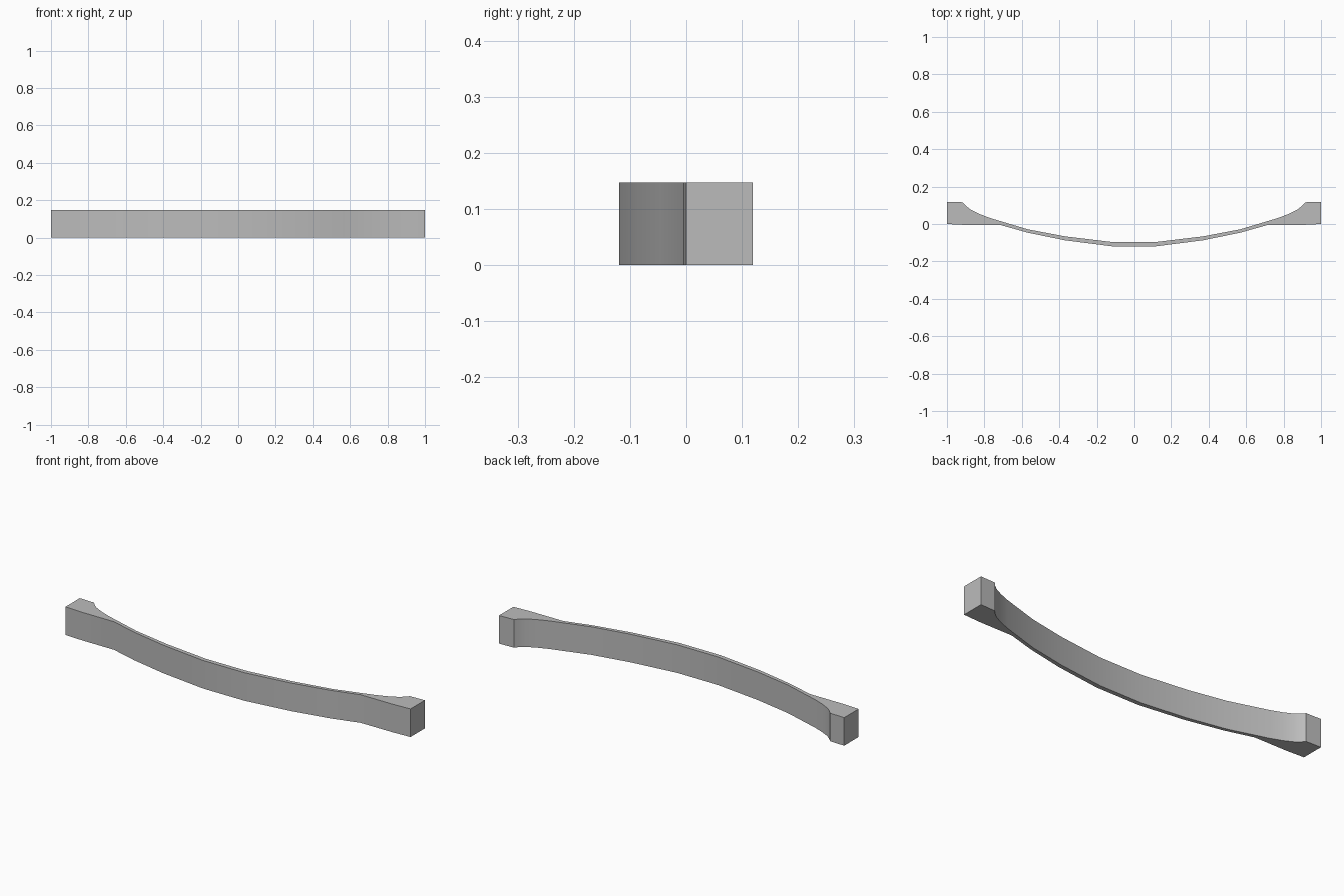
import bpy, bmesh, math

if "Cube" in bpy.data.objects:
    bpy.data.objects.remove(bpy.data.objects["Cube"])

HEIGHT = 0.147

# Right half of the plan outline: bowed front, then back from the foot inwards
front = [(0.12, -0.119), (0.37, -0.087), (0.57, -0.046), (0.715, -0.005), (0.90, -0.005), (1.0, 0.0)]
back = [(1.0, 0.119), (0.915, 0.116), (0.902, 0.10), (0.875, 0.078), (0.83, 0.055),
        (0.77, 0.032), (0.57, -0.028), (0.37, -0.066), (0.12, -0.096)]
half = front + back
outline = half + [(-x, y) for x, y in reversed(half)]

# Bowed pull handle with a thick foot at each end, extruded upwards
bm = bmesh.new()
base = bm.faces.new([bm.verts.new((x, y, 0)) for x, y in outline])
top = bmesh.ops.extrude_face_region(bm, geom=[base])["geom"]
bmesh.ops.translate(bm, vec=(0, 0, HEIGHT),
                    verts=[v for v in top if isinstance(v, bmesh.types.BMVert)])
bmesh.ops.recalc_face_normals(bm, faces=bm.faces)
mesh = bpy.data.meshes.new("pull_handle")
bm.to_mesh(mesh)
bm.free()
handle = bpy.data.objects.new("pull_handle", mesh)
bpy.context.collection.objects.link(handle)

# Plain grey metal
grey = bpy.data.materials.new("grey_metal")
grey.diffuse_color = (0.5, 0.5, 0.5, 1)
grey.use_nodes = True
grey.node_tree.nodes["Principled BSDF"].inputs["Base Color"].default_value = grey.diffuse_color
mesh.materials.append(grey)

# Smooth bow, sharp corners
bpy.context.view_layer.objects.active = handle
handle.select_set(True)
bpy.ops.object.shade_smooth_by_angle(angle=math.radians(30))
